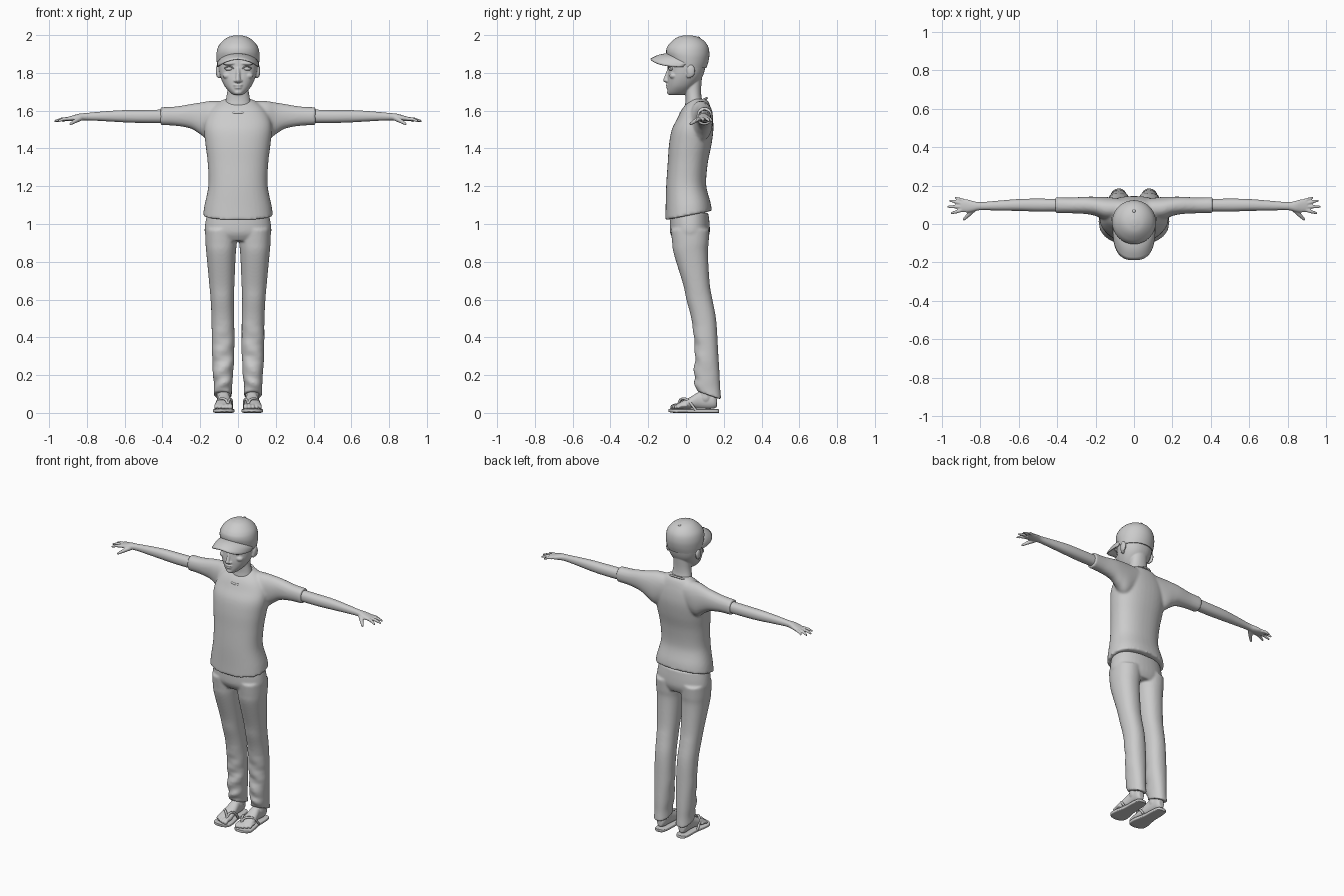
import bpy
import bmesh
import math
from mathutils import Matrix, Vector

cube = bpy.data.objects.get("Cube")
if cube:
    bpy.data.objects.remove(cube, do_unlink=True)

clay = bpy.data.materials.new("clay_grey")
clay.use_nodes = True
clay.diffuse_color = (0.6, 0.6, 0.6, 1)
clay.node_tree.nodes["Principled BSDF"].inputs["Base Color"].default_value = clay.diffuse_color


def spline(rows, steps=5):
    """Smoothly interpolate section rows."""
    out = []
    for i in range(len(rows) - 1):
        a, b, c, d = (rows[max(0, min(len(rows) - 1, i + k))] for k in (-1, 0, 1, 2))
        for s in range(steps):
            t = s / steps
            out.append([q + t * (r - p) / 2 + t * t * (2 * p - 5 * q + 4 * r - s_) / 2
                        + t ** 3 * (3 * q - p - 3 * r + s_) / 2
                        for p, q, r, s_ in zip(a, b, c, d)])
    return out + [list(rows[-1])]


def loft(bm, rows, axis="Z", power=2.2, segs=40):
    """Closed skin over rows of (position, u min, u max, v min, v max)."""
    rings = []
    for p, u0, u1, v0, v1 in spline(rows):
        ring = []
        for k in range(segs):
            c, s = math.cos(math.tau * k / segs), math.sin(math.tau * k / segs)
            u = (u0 + u1) / 2 + (u1 - u0) / 2 * math.copysign(abs(c) ** (2 / power), c)
            v = (v0 + v1) / 2 + (v1 - v0) / 2 * math.copysign(abs(s) ** (2 / power), s)
            ring.append(bm.verts.new({"X": (p, u, v), "Y": (u, p, v), "Z": (u, v, p)}[axis]))
        rings.append(ring)
    for a, b in zip(rings, rings[1:]):
        for k in range(segs):
            n = (k + 1) % segs
            bm.faces.new((a[k], a[n], b[n], b[k]))
    bm.faces.new(rings[0])
    bm.faces.new(rings[-1])


def symmetric(rows):
    return [(z, -w, w, y0, y1) for z, w, y0, y1 in rows]


def ball(bm, centre, size):
    m = Matrix.Translation(centre) @ Matrix.Diagonal((*size, 1))
    bmesh.ops.create_uvsphere(bm, u_segments=20, v_segments=12, radius=1, matrix=m)


def limb(bm, points, radii):
    """Chain of tapered segments with rounded joints."""
    points = [Vector(p) for p in points]
    for p, r in zip(points, radii):
        ball(bm, p, (r, r, r))
    for p, q, r0, r1 in zip(points, points[1:], radii, radii[1:]):
        d = q - p
        m = Matrix.Translation((p + q) / 2) @ d.to_track_quat("Z", "Y").to_matrix().to_4x4()
        bmesh.ops.create_cone(bm, cap_ends=True, segments=16, radius1=r0, radius2=r1,
                              depth=d.length, matrix=m)


def finish(name, bm, voxel=0, smooth=3, mirror=False):
    bmesh.ops.recalc_face_normals(bm, faces=bm.faces)
    mesh = bpy.data.meshes.new(name)
    bm.to_mesh(mesh)
    bm.free()
    ob = bpy.data.objects.new(name, mesh)
    bpy.context.collection.objects.link(ob)
    mesh.materials.append(clay)
    bpy.ops.object.select_all(action="DESELECT")
    ob.select_set(True)
    bpy.context.view_layer.objects.active = ob
    bpy.ops.object.shade_smooth_by_angle(angle=math.radians(50))
    if voxel:
        mod = ob.modifiers.new("Blend", "REMESH")
        mod.mode, mod.voxel_size, mod.use_smooth_shade = "VOXEL", voxel, True
        mod = ob.modifiers.new("Soften", "SMOOTH")
        mod.factor, mod.iterations = 0.5, smooth
    if mirror:
        ob.modifiers.new("Mirror", "MIRROR")
    return ob


def cord(name, points, radius, cyclic=False, mirror=False):
    curve = bpy.data.curves.new(name, "CURVE")
    curve.dimensions, curve.bevel_depth, curve.bevel_resolution = "3D", radius, 2
    sp = curve.splines.new("NURBS")
    sp.points.add(len(points) - 1)
    for pt, co in zip(sp.points, points):
        pt.co = (*co, 1)
    sp.use_cyclic_u, sp.use_endpoint_u, sp.order_u = cyclic, True, 3
    curve.materials.append(clay)
    ob = bpy.data.objects.new(name, curve)
    bpy.context.collection.objects.link(ob)
    if mirror:
        ob.modifiers.new("Mirror", "MIRROR")


# Shirt: torso and both sleeves blended, hem rising to the back
bm = bmesh.new()
loft(bm, symmetric([(1.02, .185, -.11, .137), (1.08, .178, -.108, .13), (1.2, .157, -.105, .107),
                    (1.32, .16, -.097, .115), (1.42, .172, -.09, .135), (1.5, .18, -.075, .145),
                    (1.56, .17, -.045, .142), (1.61, .14, -.02, .132), (1.645, .1, .01, .12),
                    (1.662, .07, .03, .105)]), power=2.3)
for v in bm.verts:
    v.co.z += max(0, 1 - (v.co.z - 1.02) / .2) * (.2 * v.co.y + .022)
sleeve = [(.05, .03, .13, 1.5, 1.65), (.14, .02, .14, 1.44, 1.652), (.2, .042, .142, 1.475, 1.643),
          (.25, .052, .142, 1.505, 1.635), (.33, .056, .138, 1.52, 1.622), (.41, .056, .14, 1.523, 1.618)]
loft(bm, sleeve, "X")
loft(bm, [(-x, *rest) for x, *rest in sleeve], "X")
finish("shirt", bm, .008, 5)
collar = [(.078 * math.cos(a), .04 + .07 * math.sin(a), 1.627 + .04 * math.sin(a))
          for a in (math.tau * k / 24 for k in range(24))]
cord("shirt_collar", collar, .006, cyclic=True)

# Arms with hands
bm = bmesh.new()
loft(bm, [(.36, .066, .13, 1.535, 1.606), (.5, .065, .132, 1.535, 1.604), (.6, .068, .13, 1.538, 1.603),
          (.7, .07, .122, 1.544, 1.597), (.8, .072, .114, 1.549, 1.588), (.84, .064, .12, 1.547, 1.584),
          (.87, .06, .128, 1.546, 1.576), (.905, .064, .128, 1.545, 1.566)], "X")
for base, tip in [((.89, .122), (.928, .136)), ((.9, .108), (.958, .122)),
                  ((.9, .09), (.968, .09)), ((.9, .072), (.95, .056))]:
    mid = [(a + b) / 2 for a, b in zip(base, tip)]
    limb(bm, [(*base, 1.557), (*mid, 1.555), (*tip, 1.545)], [.010, .009, .006])
limb(bm, [(.835, .078, 1.56), (.862, .048, 1.545), (.886, .024, 1.53)], [.015, .011, .007])
finish("arms", bm, .004, 3, mirror=True)

# Head and neck with facial features
bm = bmesh.new()
loft(bm, symmetric([(1.684, .026, -.09, -.01), (1.70, .046, -.097, .02), (1.73, .071, -.098, .05),
                    (1.77, .09, -.098, .082), (1.81, .1, -.093, .098), (1.86, .103, -.09, .105),
                    (1.92, .095, -.08, .1), (1.96, .06, -.04, .07)]))
loft(bm, symmetric([(1.56, .08, .0, .115), (1.62, .073, -.005, .105), (1.66, .064, -.002, .085),
                    (1.71, .056, -.005, .08), (1.78, .055, -.01, .085)]))
limb(bm, [(0, -.088, 1.82), (0, -.1, 1.785), (0, -.108, 1.762)], [.011, .011, .013])
ball(bm, (0, -.094, 1.735), (.026, .014, .008))
ball(bm, (0, -.092, 1.722), (.022, .014, .008))
ball(bm, (0, -.083, 1.697), (.024, .018, .014))
for side in (-1, 1):
    ball(bm, (side * .013, -.1, 1.758), (.01, .01, .008))
    ball(bm, (side * .046, -.083, 1.85), (.036, .016, .01))
    ball(bm, (side * .056, -.066, 1.785), (.026, .022, .018))
    ball(bm, (side * .107, .026, 1.81), (.011, .022, .034))
    ball(bm, (side * .1, .016, 1.79), (.012, .014, .02))
finish("head", bm, .004, 4)
bm = bmesh.new()
ball(bm, (.046, -.075, 1.822), (.023, .017, .012))
finish("eyes", bm, mirror=True)
cord("upper_eyelids", [(.022, -.093, 1.822), (.034, -.096, 1.834), (.05, -.092, 1.836),
                       (.071, -.076, 1.824)], .003, mirror=True)

# Cap crown, with its lower edge lifted over the forehead
bm = bmesh.new()
loft(bm, symmetric([(1.825, .108, -.088, .108), (1.86, .113, -.1, .119), (1.9, .114, -.105, .124),
                    (1.94, .104, -.098, .117), (1.97, .08, -.072, .095), (1.99, .05, -.042, .062),
                    (1.999, .015, -.008, .026)]), power=2)
for v in bm.verts:
    lift = max(0, min(1, (.02 - v.co.y) / .1))
    v.co.z += max(0, (1.94 - v.co.z) / .115) * .04 * lift
finish("cap_crown", bm)
bm = bmesh.new()
ball(bm, (0, .066, 1.986), (.009, .009, .006))
finish("cap_button", bm)

# Cap brim, arched across its width
bm = bmesh.new()
grid = []
for i in range(33):
    a = math.pi * (i / 32 - .5)
    s, c = math.sin(a), math.cos(a)
    wide = math.copysign(abs(s) ** .75, s)
    inner = Vector((.106 * s, .01 - .1 * c, 1.845 + .055 * c))
    outer = Vector((.108 * wide, -.015 - .172 * c ** .75, 1.832 + .04 * (1 - wide ** 2)))
    grid.append([bm.verts.new(inner.lerp(outer, t / 6) + Vector((0, 0, .008 * math.sin(math.pi * t / 6))))
                 for t in range(7)])
for a, b in zip(grid, grid[1:]):
    for t in range(6):
        bm.faces.new((a[t], a[t + 1], b[t + 1], b[t]))
brim = finish("cap_brim", bm)
solid = brim.modifiers.new("Thickness", "SOLIDIFY")
solid.thickness, solid.offset = .007, 0

# Trousers: hips and two legs, with sloped cuffs and soft folds at the shins
bm = bmesh.new()
loft(bm, symmetric([(1.06, .162, -.083, .118), (1.0, .174, -.086, .125), (.95, .175, -.083, .125),
                    (.91, .15, -.06, .11)]))
leg = [(.97, .004, .173, -.08, .124), (.9, .006, .172, -.073, .12), (.84, .012, .167, -.064, .116),
       (.68, .019, .152, -.015, .126), (.6, .022, .145, .002, .14), (.49, .02, .14, .03, .16),
       (.33, .019, .138, .047, .17), (.2, .026, .132, .043, .178), (.13, .032, .127, .047, .181),
       (.07, .031, .128, .053, .187)]
loft(bm, leg)
loft(bm, [(z, -x1, -x0, y0, y1) for z, x0, x1, y0, y1 in leg])
for v in bm.verts:
    x, y, z = v.co
    fold = max(0, min(1, (.5 - z) / .2)) * max(0, (.15 - y) / .1)
    v.co.y += .005 * fold * math.sin(z * 62 + abs(x) * 34)
    v.co.x += .003 * fold * math.sin(z * 48 + 1)
    v.co.z += max(0, 1 - (z - .07) / .12) * .34 * (.187 - y)
finish("trousers", bm, .007, 5)

# Feet with ankles and toes
bm = bmesh.new()
loft(bm, [(.163, .06, .095, .03, .08), (.14, .048, .106, .022, .11), (.08, .042, .106, .022, .115),
          (.03, .036, .114, .022, .088), (-.02, .03, .121, .02, .062), (-.05, .034, .118, .02, .046)], "Y")
limb(bm, [(.076, .105, .08), (.078, .115, .2)], [.037, .034])
for i in range(5):
    x, r = .041 + .019 * i, .0135 - .0012 * i
    tip = -.078 + .0018 * i * i
    limb(bm, [(x, tip + .05, .04), (x, tip + .022, .038), (x, tip + .008, .031)], [r, r * .9, r])
finish("feet", bm, .004, 2, mirror=True)

# Sandals: soles and thong straps
bm = bmesh.new()
loft(bm, [(.176, .062, .092, .0, .018), (.165, .046, .108, .0, .02), (.12, .037, .115, .0, .021),
          (.05, .034, .117, .0, .021), (-.02, .02, .13, .0, .022), (-.06, .021, .13, .0, .022),
          (-.082, .034, .112, .003, .022), (-.092, .055, .088, .006, .021)], "Y", power=5)
finish("sandal_soles", bm, mirror=True)
toe = (.052, -.042, .022)
cord("sandal_inner_straps", [toe, (.052, -.04, .062), (.04, -.005, .078), (.031, .025, .055),
                             (.034, .05, .016)], .007, mirror=True)
cord("sandal_outer_straps", [toe, (.053, -.04, .064), (.085, -.012, .08), (.116, .02, .06),
                             (.117, .05, .016)], .007, mirror=True)
